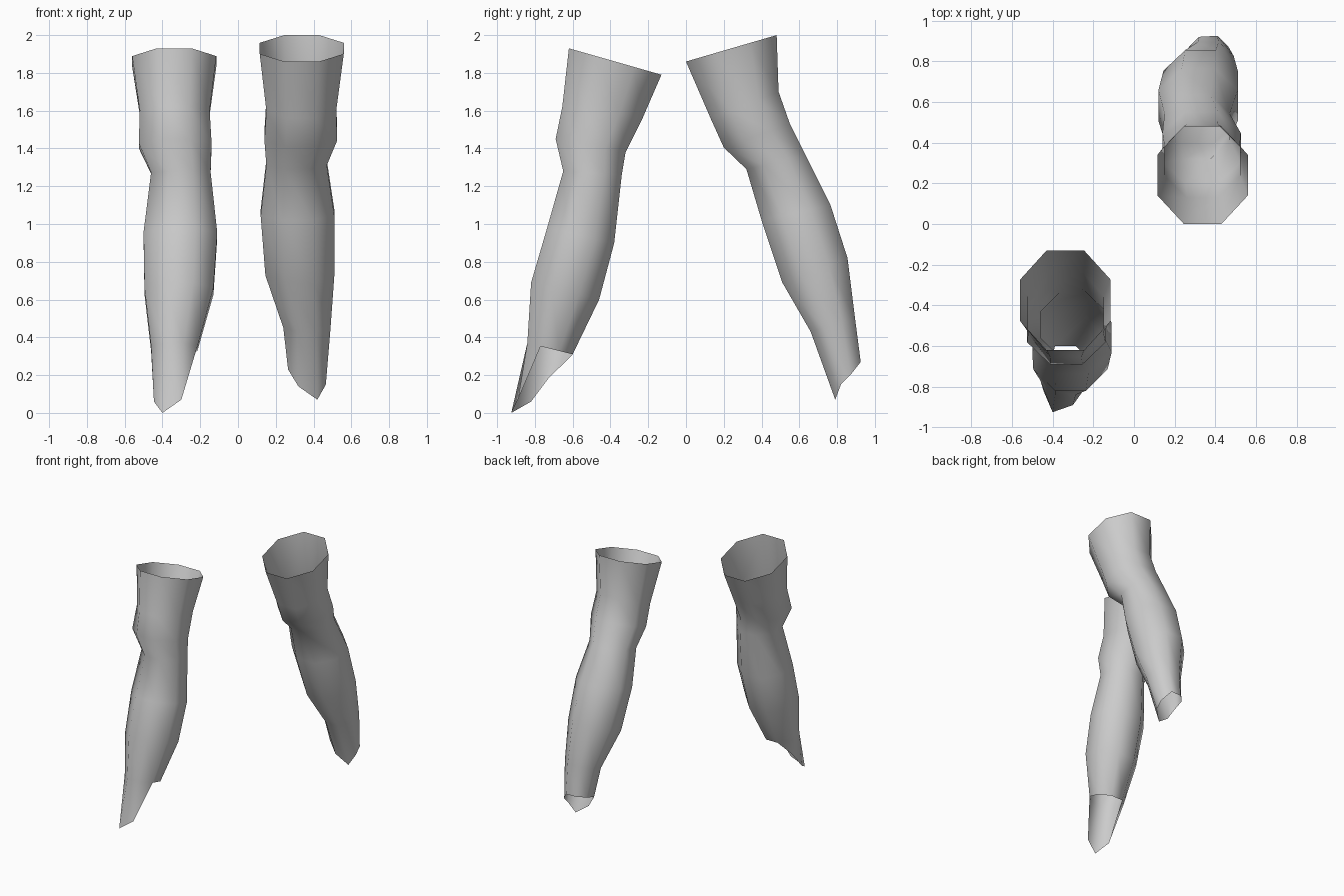
import bpy, bmesh
from math import cos, sin, pi

if "Cube" in bpy.data.objects:
    bpy.data.objects.remove(bpy.data.objects["Cube"])

SIDES = 8


def ring(front_y, front_z, back_y, back_z, x0, x1):
    """Tilted octagon whose flats touch the given front, back and side limits."""
    k = 1 / cos(pi / SIDES)
    pts = []
    for i in range(SIDES):
        a = (i + 0.5) * 2 * pi / SIDES
        u, v = cos(a) * k, sin(a) * k
        pts.append(((x0 + x1) / 2 + u * (x1 - x0) / 2,
                    (front_y + back_y) / 2 + v * (back_y - front_y) / 2,
                    (front_z + back_z) / 2 + v * (back_z - front_z) / 2))
    return pts


def sleeve(name, sections, hem):
    """Open tube through the sections; hem maps side index to a lower point."""
    bm = bmesh.new()
    rows = [[bm.verts.new(p) for p in ring(*s)] for s in sections]
    last = rows[-1]
    # sides without a hem point keep the last section's edge
    rows.append([bm.verts.new(hem[i]) if i in hem else last[i] for i in range(SIDES)])
    for upper, lower in zip(rows, rows[1:]):
        for i in range(SIDES):
            j = (i + 1) % SIDES
            corners = list(dict.fromkeys((upper[i], lower[i], lower[j], upper[j])))
            if len(corners) > 2:
                bm.faces.new(corners)
    bmesh.ops.recalc_face_normals(bm, faces=bm.faces)
    for f in bm.faces:
        f.smooth = True
    mesh = bpy.data.meshes.new(name)
    bm.to_mesh(mesh)
    bm.free()
    obj = bpy.data.objects.new(name, mesh)
    bpy.context.collection.objects.link(obj)
    return obj


# Forward tube with a long tongue at the front of the hem
sleeve("forward_leg_tube", [
    (-0.62, 1.93, -0.13, 1.79, -0.56, -0.115),
    (-0.655, 1.62, -0.23, 1.56, -0.52, -0.15),
    (-0.69, 1.45, -0.32, 1.38, -0.525, -0.14),
    (-0.65, 1.28, -0.34, 1.26, -0.46, -0.145),
    (-0.735, 0.98, -0.38, 0.90, -0.50, -0.11),
    (-0.82, 0.69, -0.46, 0.60, -0.495, -0.13),
    (-0.84, 0.37, -0.60, 0.31, -0.46, -0.215),
], {
    3: (-0.425, -0.73, 0.18),
    4: (-0.445, -0.82, 0.06),
    5: (-0.40, -0.925, 0.0),
    6: (-0.30, -0.89, 0.07),
})

# Rear tube, its hem slanting down to a point at the front
sleeve("rear_leg_tube", [
    (0.0, 1.86, 0.48, 2.0, 0.115, 0.56),
    (0.13, 1.56, 0.49, 1.70, 0.15, 0.52),
    (0.20, 1.405, 0.55, 1.53, 0.14, 0.525),
    (0.32, 1.29, 0.635, 1.36, 0.15, 0.47),
    (0.40, 1.02, 0.765, 1.10, 0.12, 0.51),
    (0.51, 0.69, 0.855, 0.82, 0.145, 0.51),
    (0.66, 0.43, 0.895, 0.50, 0.24, 0.49),
], {
    0: (0.465, 0.87, 0.20),
    1: (0.41, 0.925, 0.27),
    2: (0.32, 0.92, 0.27),
    3: (0.27, 0.87, 0.26),
    4: (0.265, 0.78, 0.23),
    5: (0.32, 0.77, 0.14),
    6: (0.42, 0.79, 0.07),
    7: (0.465, 0.82, 0.15),
})
